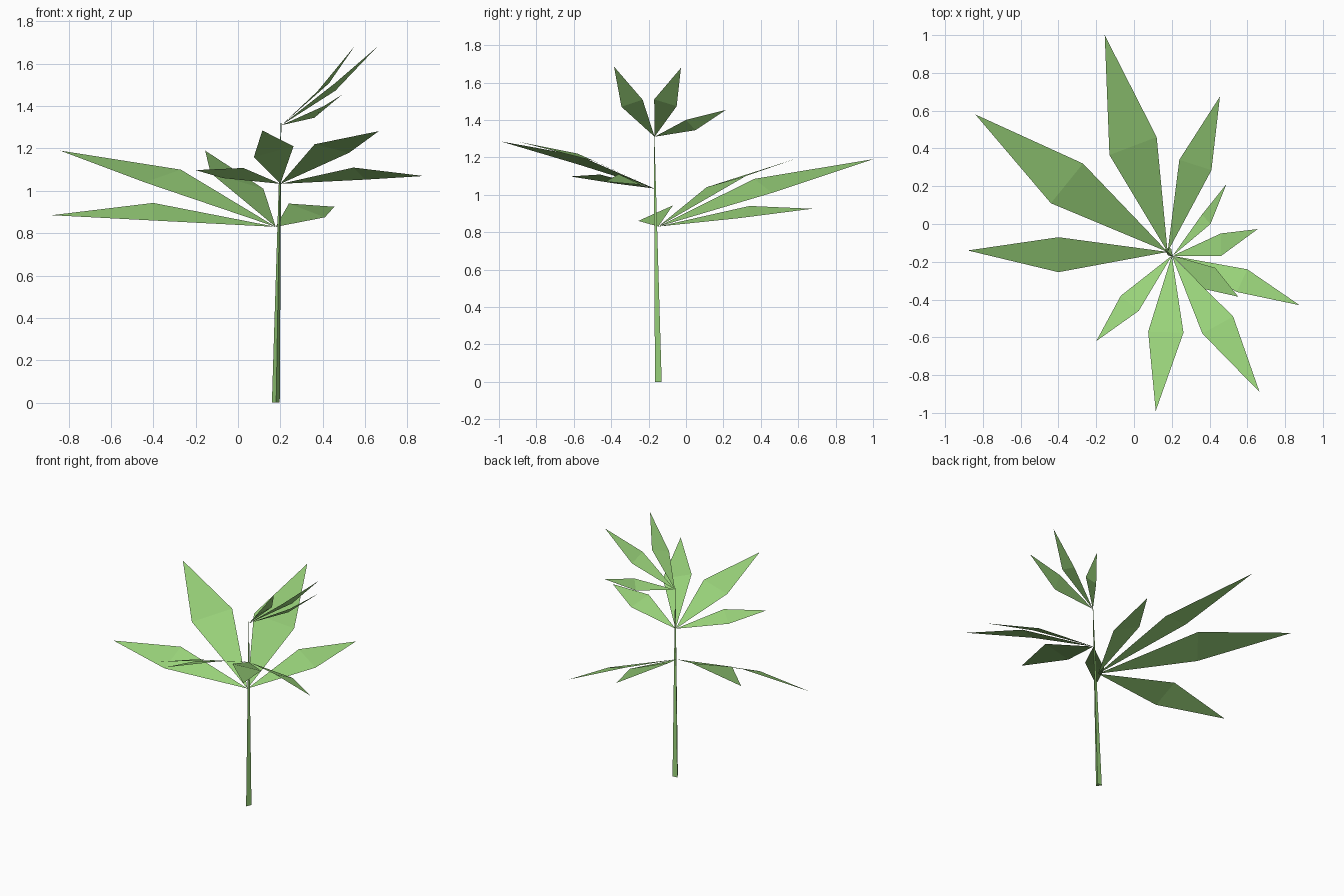
import bpy
from mathutils import Vector

green = bpy.data.materials.new("leaf green")
green.diffuse_color = (0.32, 0.65, 0.195, 1)


def add_mesh(name, verts, faces):
    me = bpy.data.meshes.new(name)
    me.from_pydata(verts, [], faces)
    me.materials.append(green)
    me.update()
    ob = bpy.data.objects.new(name, me)
    bpy.context.collection.objects.link(ob)
    return ob


def leaf(name, base, side_a, side_b, tip):
    """Kite-shaped leaf creased across its widest line, facing upward."""
    b, s, t, e = map(Vector, (base, side_a, side_b, tip))
    if (s - b).cross(t - b).z < 0:
        s, t = t, s
    add_mesh(name, [b, s, t, e], [(0, 1, 2), (1, 3, 2)])


# Stem: tapered three-sided shaft, leaning slightly
top = Vector((0.203, -0.170, 1.32))
ring = [Vector((0.160, -0.132, 0)), Vector((0.180, -0.166, 0)), Vector((0.197, -0.130, 0))]
foot = sum(ring, Vector()) / 3
verts = ring + [top + (v - foot) * 0.08 for v in ring]
sides = [(i, (i + 1) % 3, (i + 1) % 3 + 3, i + 3) for i in range(3)]
add_mesh("stem", verts, sides + [(2, 1, 0), (3, 4, 5)])

# Leaf clusters: base point, then (side, side, tip) of each leaf
clusters = {
    "lower_leaf": ((0.178, -0.148, 0.83), [
        ((-0.40, -0.07, 0.943), (-0.40, -0.255, 0.86), (-0.88, -0.14, 0.885)),
        ((-0.27, 0.32, 1.10), (-0.44, 0.11, 1.04), (-0.84, 0.58, 1.19)),
        ((-0.13, 0.365, 1.085), (0.12, 0.46, 1.01), (-0.155, 1.00, 1.19)),
        ((0.24, 0.34, 0.94), (0.41, 0.285, 0.875), (0.455, 0.675, 0.925)),
    ]),
    "middle_leaf": ((0.20, -0.168, 1.033), [
        ((-0.07, -0.38, 1.06), (0.025, -0.46, 1.108), (-0.20, -0.62, 1.098)),
        ((0.075, -0.57, 1.16), (0.262, -0.575, 1.21), (0.115, -0.99, 1.285)),
        ((0.362, -0.58, 1.22), (0.525, -0.49, 1.18), (0.665, -0.89, 1.282)),
        ((0.545, -0.36, 1.11), (0.60, -0.24, 1.053), (0.877, -0.43, 1.07)),
    ]),
    "upper_leaf": ((0.205, -0.168, 1.31), [
        ((0.36, 0.05, 1.345), (0.405, 0.0, 1.40), (0.49, 0.212, 1.453)),
        ((0.46, -0.05, 1.473), (0.46, -0.17, 1.51), (0.655, -0.027, 1.678)),
        ((0.375, -0.345, 1.47), (0.43, -0.232, 1.508), (0.552, -0.385, 1.685)),
    ]),
}
for name, (base, leaves) in clusters.items():
    for i, pts in enumerate(leaves, 1):
        leaf(f"{name}_{i}", base, *pts)
